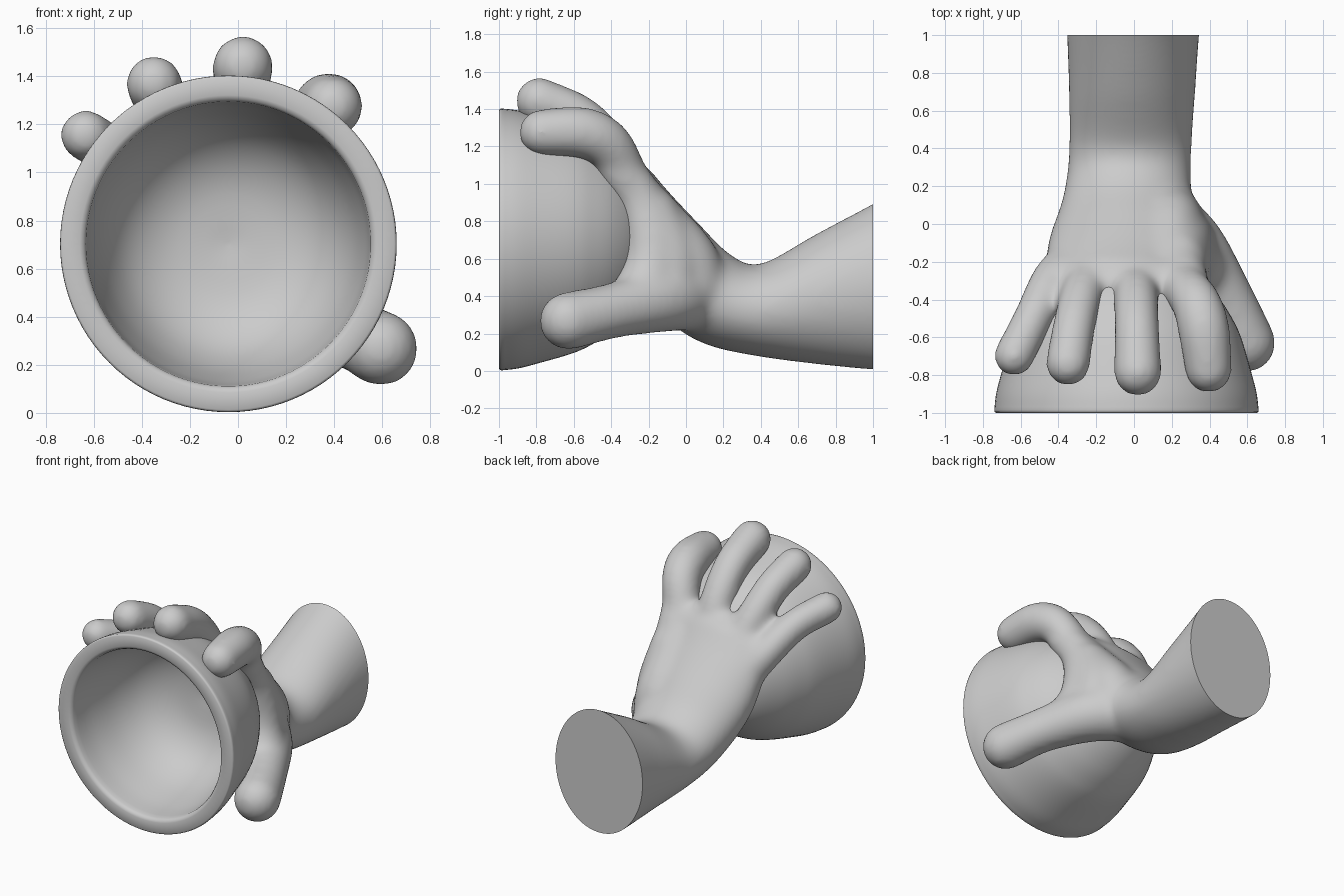
import bpy, bmesh, math
from mathutils import Vector

if "Cube" in bpy.data.objects:
    bpy.data.objects.remove(bpy.data.objects["Cube"])


def spline(points, steps):
    """Catmull-Rom interpolation of equal-length tuples."""
    p = [Vector(q) for q in points]
    p = [2 * p[0] - p[1]] + p + [2 * p[-1] - p[-2]]
    out = []
    for i in range(1, len(p) - 2):
        a, b, c, d = p[i - 1:i + 3]
        for s in range(steps):
            t = s / steps
            out.append(0.5 * (2 * b + (c - a) * t + (2 * a - 5 * b + 4 * c - d) * t * t
                              + (3 * b - a - 3 * c + d) * t ** 3))
    return out + [p[-2]]


def loft(bm, rings, n):
    """Skin elliptical rings (centre, u axis, v axis) and cap both ends."""
    loops = []
    for c, u, v in rings:
        loops.append([bm.verts.new(c + u * math.cos(k * math.tau / n) + v * math.sin(k * math.tau / n))
                      for k in range(n)])
    faces = [bm.faces.new((a[k], a[(k + 1) % n], b[(k + 1) % n], b[k]))
             for a, b in zip(loops, loops[1:]) for k in range(n)]
    faces += [bm.faces.new(loops[0]), bm.faces.new(loops[-1])]
    bmesh.ops.recalc_face_normals(bm, faces=faces)


def to_object(bm, name):
    me = bpy.data.meshes.new(name)
    bm.to_mesh(me)
    bm.free()
    ob = bpy.data.objects.new(name, me)
    bpy.context.collection.objects.link(ob)
    return ob


def shade(ob, angle):
    bpy.ops.object.select_all(action='DESELECT')
    ob.select_set(True)
    bpy.context.view_layer.objects.active = ob
    bpy.ops.object.shade_smooth_by_angle(angle=math.radians(angle))


def revolve(profile, name):
    """Turn (radius, y) points about the bowl axis."""
    bm = bmesh.new()
    loft(bm, [(Vector((-0.04, y, 0.703)), Vector((r, 0, 0)), Vector((0, 0, r))) for r, y in profile], 96)
    return to_object(bm, name)


# Bowl: outer dome, rounded rim, hollow inside
outer = spline([(0.01, -0.18), (0.2, -0.2), (0.36, -0.27), (0.48, -0.38), (0.56, -0.5),
                (0.61, -0.61), (0.665, -0.8), (0.69, -0.9), (0.70, -0.985)], 5)
inner = spline([(0.592, -0.975), (0.57, -0.8), (0.51, -0.58), (0.41, -0.42), (0.25, -0.325), (0.01, -0.29)], 5)
bowl = revolve(outer + [Vector((0.698, -0.995)), Vector((0.69, -1)),
                        Vector((0.618, -1)), Vector((0.601, -0.993))] + inner, "bowl")
shade(bowl, 60)

# Forearm, wrist and palm: x, y, z, half width, half thickness, tilt
hand = bmesh.new()
arm = spline([(0, 1.1, 0.48, 0.355, 0.48, 0), (-0.005, 1, 0.45, 0.35, 0.445, 0),
              (-0.01, 0.7, 0.385, 0.335, 0.35, 0), (-0.02, 0.38, 0.325, 0.325, 0.245, 0.05),
              (-0.035, 0.13, 0.40, 0.345, 0.245, 0.5), (-0.05, -0.08, 0.60, 0.40, 0.24, 0.65),
              (-0.07, -0.22, 0.83, 0.40, 0.18, 0.85), (-0.06, -0.31, 1.00, 0.37, 0.14, 0.95)], 6)
loft(hand, [(Vector(s[:3]), Vector((s[3], 0, 0)), Vector((0, math.sin(s[5]), math.cos(s[5]))) * s[4])
            for s in arm], 48)

# Fingers, thumb and the fleshy web between: x, y, z, radius
digits = [
    [(-0.32, -0.18, 0.74, 0.11), (-0.43, -0.29, 0.92, 0.11), (-0.53, -0.49, 1.08, 0.105), (-0.635, -0.70, 1.155, 0.107)],
    [(-0.19, -0.27, 0.87, 0.11), (-0.265, -0.35, 1.07, 0.115), (-0.315, -0.53, 1.27, 0.113), (-0.35, -0.74, 1.37, 0.118)],
    [(0.0, -0.29, 0.92, 0.11), (0.01, -0.375, 1.14, 0.118), (0.015, -0.55, 1.34, 0.12), (0.02, -0.785, 1.443, 0.127)],
    [(0.2, -0.25, 0.86, 0.12), (0.26, -0.33, 1.05, 0.122), (0.33, -0.42, 1.21, 0.13),
     (0.37, -0.56, 1.275, 0.137), (0.395, -0.77, 1.275, 0.125)],
    [(0.1, 0.04, 0.41, 0.19), (0.29, -0.1, 0.39, 0.18), (0.48, -0.38, 0.325, 0.148), (0.595, -0.63, 0.267, 0.155)],
    # Web along the bowl, web along the back of the hand, knuckle row
    [(0.36, -0.24, 0.40, 0.16), (0.30, -0.19, 0.52, 0.16), (0.265, -0.18, 0.7, 0.155),
     (0.255, -0.25, 0.92, 0.13), (0.29, -0.36, 1.08, 0.12)],
    [(0.17, 0.03, 0.46, 0.19), (0.19, -0.01, 0.6, 0.175), (0.2, -0.14, 0.78, 0.15), (0.2, -0.24, 0.92, 0.125)],
    [(0.26, -0.1, 0.45, 0.18), (0.24, -0.1, 0.62, 0.175), (0.24, -0.18, 0.84, 0.14)],
    [(-0.32, -0.27, 0.93, 0.11), (-0.1, -0.31, 1.02, 0.11), (0.1, -0.31, 1.02, 0.11), (0.22, -0.28, 0.98, 0.115)],
]
for path in digits:
    for s in spline(path, 8):
        ball = bmesh.ops.create_icosphere(hand, subdivisions=3, radius=s[3] + 0.003)
        bmesh.ops.translate(hand, verts=ball["verts"], vec=s[:3])
hand = to_object(hand, "hand")

# Fuse into one smooth skin, then cut away what lies inside the bowl
cutter = revolve([(r - min(0.03, r * 0.5), y - 0.03) for r, y in outer], "bowl_cutter")
cutter.hide_render = True
m = hand.modifiers.new("fuse", 'REMESH')
m.mode = 'VOXEL'
m.voxel_size = 0.018
m = hand.modifiers.new("soften", 'SMOOTH')
m.factor = 0.5
m.iterations = 40
m = hand.modifiers.new("fit", 'BOOLEAN')
m.operation = 'DIFFERENCE'
m.solver = 'EXACT'
m.object = cutter
baked = bpy.data.meshes.new_from_object(hand.evaluated_get(bpy.context.evaluated_depsgraph_get()))
hand.modifiers.clear()
bpy.data.objects.remove(cutter)

# Flat end of the forearm
bm = bmesh.new()
bm.from_mesh(baked)
cut = bmesh.ops.bisect_plane(bm, geom=bm.verts[:] + bm.edges[:] + bm.faces[:], plane_co=(0, 1, 0),
                             plane_no=(0, 1, 0), clear_outer=True)
bmesh.ops.contextual_create(bm, geom=[e for e in cut["geom_cut"] if isinstance(e, bmesh.types.BMEdge)])
bmesh.ops.recalc_face_normals(bm, faces=bm.faces[:])
bm.to_mesh(baked)
bm.free()
hand.data = baked
shade(hand, 50)
